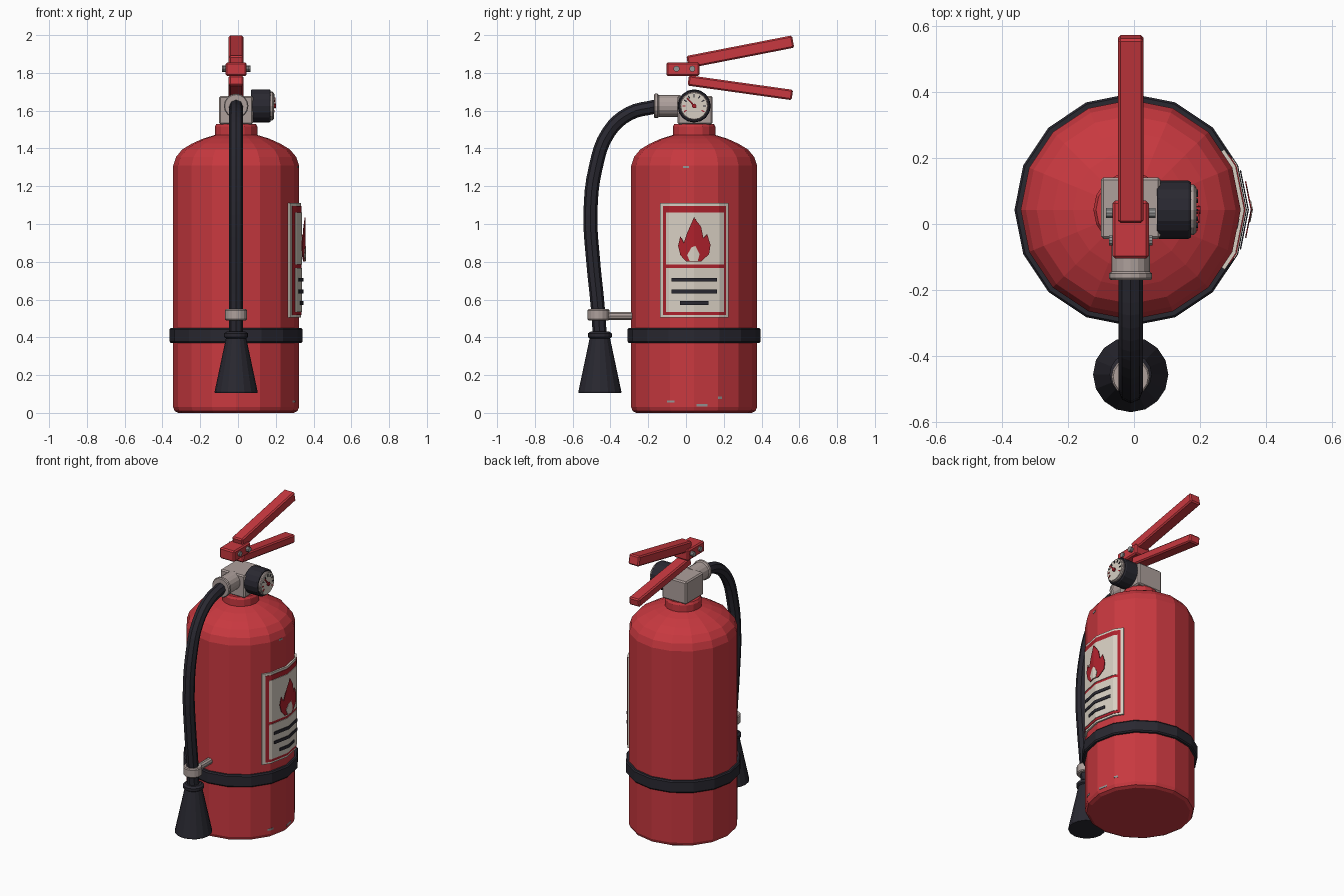
import bpy, bmesh, math
from mathutils import Matrix, Vector

if "Cube" in bpy.data.objects:
    bpy.data.objects.remove(bpy.data.objects["Cube"])

CX, CY, R, STEP = -0.01, 0.043, 0.333, math.pi / 8


def material(name, rgb):
    m = bpy.data.materials.new(name)
    m.diffuse_color = (*rgb, 1)
    m.use_nodes = True
    m.node_tree.nodes["Principled BSDF"].inputs["Base Color"].default_value = m.diffuse_color
    return m


RED = material("red_paint", (0.58, 0.04, 0.05))
DARK = material("black_rubber", (0.022, 0.021, 0.03))
METAL = material("warm_metal", (0.42, 0.35, 0.33))
CREAM = material("cream", (0.68, 0.62, 0.54))
CRIMSON = material("crimson_print", (0.42, 0.015, 0.025))
STEEL = material("steel", (0.3, 0.3, 0.3))


def finish(name, bm, mat):
    me = bpy.data.meshes.new(name)
    bm.to_mesh(me)
    bm.free()
    ob = bpy.data.objects.new(name, me)
    bpy.context.collection.objects.link(ob)
    me.materials.append(mat)
    return ob


def lathe(name, profile, mat, origin, axis="Z", sides=16):
    """Turn (radius, height) pairs around an axis through origin."""
    bm = bmesh.new()
    rings = [[bm.verts.new((r * math.cos(i * 2 * math.pi / sides),
                            r * math.sin(i * 2 * math.pi / sides), h))
              for i in range(sides)] for r, h in profile]
    for a, b in zip(rings, rings[1:]):
        for i in range(sides):
            j = (i + 1) % sides
            bm.faces.new((a[i], a[j], b[j], b[i]))
    bm.faces.new(rings[0])
    bm.faces.new(rings[-1])
    bmesh.ops.recalc_face_normals(bm, faces=bm.faces)
    rot = Vector((0, 0, 1)).rotation_difference(
        Vector([float(axis == c) for c in "XYZ"])).to_matrix().to_4x4()
    bm.transform(Matrix.Translation(origin) @ rot)
    return finish(name, bm, mat)


def box(name, size, center, mat, tilt=0, bevel=0.008):
    bm = bmesh.new()
    bmesh.ops.create_cube(bm, size=1)
    bmesh.ops.scale(bm, vec=size, verts=bm.verts)
    if bevel:
        bmesh.ops.bevel(bm, geom=bm.edges[:], offset=bevel, segments=1,
                        affect='EDGES')
    bm.transform(Matrix.Translation(center) @ Matrix.Rotation(tilt, 4, 'X'))
    return finish(name, bm, mat)


def wrap(name, points, lift, mat, depth=0.004):
    """Lay a flat (y, z) outline on the faceted right side of the tank."""
    bm = bmesh.new()
    bm.faces.new([bm.verts.new((0, y - CY, z)) for y, z in points])
    bmesh.ops.triangulate(bm, faces=bm.faces[:])
    rr = R + lift
    for k in (-1, 0, 1):
        bmesh.ops.bisect_plane(bm, geom=bm.verts[:] + bm.edges[:] + bm.faces[:],
                               plane_co=(0, rr * math.sin(k * STEP), 0),
                               plane_no=(0, 1, 0))
    for v in bm.verts:
        u = abs(v.co.y)
        k = 0 if u < rr * math.sin(STEP) else 1
        x0, x1 = rr * math.cos(k * STEP), rr * math.cos((k + 1) * STEP)
        u0, u1 = rr * math.sin(k * STEP), rr * math.sin((k + 1) * STEP)
        v.co = (CX + x0 + (x1 - x0) * (u - u0) / (u1 - u0), v.co.y + CY, v.co.z)
    bm.normal_update()
    bmesh.ops.reverse_faces(bm, faces=[f for f in bm.faces if f.normal.x < 0])
    ob = finish(name, bm, mat)
    mod = ob.modifiers.new("thickness", 'SOLIDIFY')
    mod.thickness, mod.offset = depth, -1
    return ob


def rect(y0, y1, z0, z1):
    return [(y0, z0), (y1, z0), (y1, z1), (y0, z1)]


# Tank, neck and strap
tank = [(0.305, 0), (0.325, 0.01), (R, 0.03), (R, 1.31), (0.318, 1.355),
        (0.285, 1.395), (0.235, 1.425), (0.175, 1.452), (0.1, 1.475)]
lathe("tank", tank, RED, (CX, CY, 0))
lathe("neck", [(0.108, 1.45), (0.113, 1.46), (0.113, 1.515), (0.105, 1.53)],
      RED, (CX, CY, 0))
lathe("strap", [(0.33, 0.37), (0.346, 0.37), (0.352, 0.378), (0.352, 0.442),
                (0.346, 0.45), (0.33, 0.45)], DARK, (CX, CY, 0))

# Valve block and hose outlet
box("valve_block", (0.18, 0.187, 0.15), (CX, 0.048, 1.603), METAL)
lathe("hose_outlet", [(0.06, -0.17), (0.065, -0.164), (0.065, -0.15),
                      (0.058, -0.144), (0.058, -0.03)],
      METAL, (CX, 0, 1.625), "Y")

# Pressure gauge
GZ = 1.625
lathe("gauge_housing", [(0.084, 0.07), (0.088, 0.076), (0.088, 0.165),
                        (0.083, 0.173)], DARK, (0, CY, GZ), "X")
lathe("gauge_bezel", [(0.076, 0.16), (0.076, 0.182), (0.071, 0.187)],
      METAL, (0, CY, GZ), "X")
lathe("gauge_face", [(0.068, 0.18), (0.068, 0.19)], CREAM, (0, CY, GZ), "X")
for i in range(9):
    a = math.radians(-120 + 30 * i)
    box(f"gauge_tick_{i + 1}", (0.006, 0.006, 0.016),
        (0.191, CY + 0.054 * math.sin(a), GZ + 0.054 * math.cos(a)),
        CRIMSON if i in (0, 1, 8) else DARK, -a, 0)
box("gauge_needle", (0.005, 0.008, 0.07), (0.196, CY - 0.014, GZ + 0.016),
    CRIMSON, math.radians(42), 0)
lathe("gauge_hub", [(0.012, 0.188), (0.012, 0.201)], CRIMSON,
      (0, CY, GZ), "X", 8)

# Handle bracket, pins and levers
box("handle_bracket", (0.11, 0.175, 0.073), (CX, -0.017, 1.819), RED)
for i, (y, half) in enumerate(((0.033, 0.075), (-0.05, 0.066))):
    lathe(f"handle_pin_{i + 1}", [(0.016, -half), (0.016, half)], STEEL,
          (CX, y, 1.822), "X", 10)


def lever(name, start, end, thick):
    a, b = Vector((CX, *start)), Vector((CX, *end))
    d = b - a
    box(name, (0.078, d.length, thick), (a + b) / 2, RED, math.atan2(d.z, d.y))


lever("upper_lever", (0.008, 1.857), (0.567, 1.966), 0.066)
lever("lower_lever", (0.012, 1.76), (0.563, 1.683), 0.055)

# Hose
curve = bpy.data.curves.new("hose", 'CURVE')
curve.dimensions = '3D'
curve.bevel_depth, curve.bevel_resolution = 0.037, 2
curve.use_fill_caps = True
curve.resolution_u = 4
path = [(-0.16, 1.622), (-0.3, 1.585), (-0.41, 1.485), (-0.478, 1.3),
        (-0.506, 1.05), (-0.492, 0.81), (-0.468, 0.57), (-0.456, 0.41)]
sp = curve.splines.new('BEZIER')
sp.bezier_points.add(len(path) - 1)
for bp, (y, z) in zip(sp.bezier_points, path):
    bp.co = (CX, y, z)
    bp.handle_left_type = bp.handle_right_type = 'AUTO'
sp.use_smooth = False
curve.materials.append(DARK)
hose = bpy.data.objects.new("hose", curve)
bpy.context.collection.objects.link(hose)
bpy.context.view_layer.objects.active = hose
hose.select_set(True)
bpy.ops.object.convert(target='MESH')

# Discharge horn with its clip
lathe("horn", [(0.112, 0.105), (0.114, 0.112), (0.054, 0.395), (0.064, 0.402),
               (0.064, 0.42), (0.05, 0.43)], DARK, (CX, -0.456, 0))
lathe("hose_clip", [(0.053, 0.49), (0.058, 0.496), (0.058, 0.543),
                    (0.053, 0.549)], METAL, (CX, -0.463, 0))
lathe("clip_arm", [(0.022, -0.43), (0.022, -0.27)], METAL,
      (CX, 0, 0.513), "Y", 10)

# Printed label, layered outward from the tank
wrap("label_backing", rect(-0.138, 0.226, 0.505, 1.11), 0.011, CREAM, 0.012)
wrap("label_border", rect(-0.122, 0.212, 0.518, 1.095), 0.014, CRIMSON)
wrap("label_panel_top", rect(-0.106, 0.2, 0.785, 1.062), 0.017, CREAM)
wrap("label_panel_bottom", rect(-0.106, 0.2, 0.535, 0.768), 0.017, CREAM)
for i, (half, z) in enumerate(((0.12, 0.705), (0.12, 0.643), (0.076, 0.582))):
    wrap(f"label_bar_{i + 1}", rect(CY - half, CY + half, z - 0.01, z + 0.01),
         0.025, DARK)
flame = [(0.0, 0.802), (-0.03, 0.835), (-0.042, 0.885), (-0.03, 0.935),
         (-0.012, 0.9), (0.005, 0.95), (0.035, 0.985), (0.042, 1.035),
         (0.08, 0.985), (0.092, 0.925), (0.112, 0.945), (0.13, 0.89),
         (0.122, 0.84), (0.08, 0.802)]
wrap("label_flame", flame, 0.034, CRIMSON)
core = [(0.02, 0.803), (0.006, 0.835), (0.028, 0.875), (0.038, 0.86),
        (0.05, 0.885), (0.072, 0.84), (0.062, 0.803)]
wrap("label_flame_core", core, 0.037, CREAM)

# Worn paint chips
chips = [(0.0, 1.302, 0.015), (-0.08, 0.06, 0.02), (0.085, 0.04, 0.03),
         (0.18, 0.08, 0.01)]
for i, (y, z, half) in enumerate(chips):
    wrap(f"paint_chip_{i + 1}", rect(y - half, y + half, z - 0.006, z + 0.006),
         0.002, STEEL)
